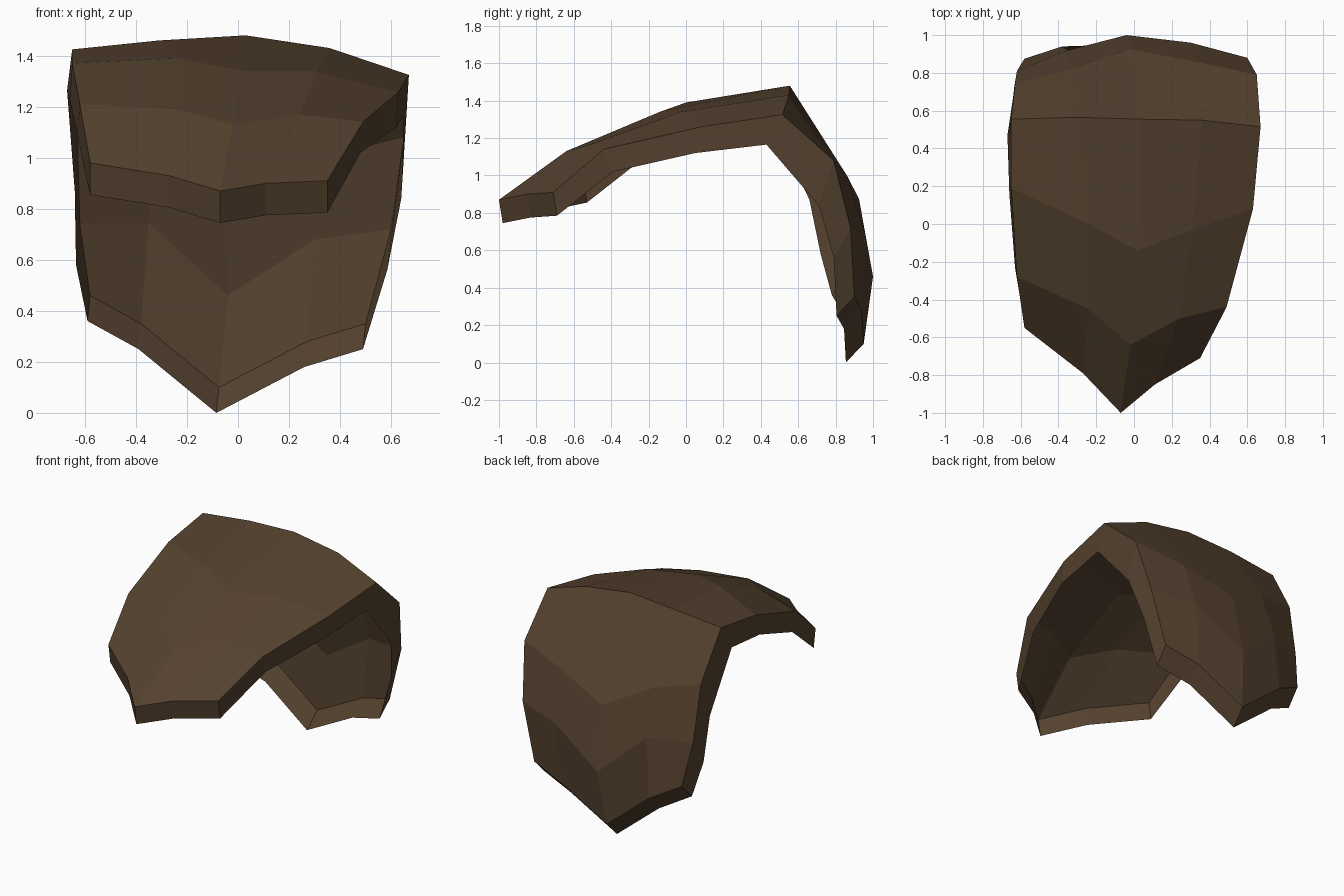
import bpy, bmesh
from mathutils import Vector

default_cube = bpy.data.objects.get("Cube")
if default_cube:
    bpy.data.objects.remove(default_cube, do_unlink=True)


def make_material(name, colour):
    material = bpy.data.materials.new(name)
    material.use_nodes = True
    material.diffuse_color = colour
    shader = next(n for n in material.node_tree.nodes if n.type == 'BSDF_PRINCIPLED')
    shader.inputs["Base Color"].default_value = colour
    shader.inputs["Roughness"].default_value = 0.8
    return material


def section(rim_offset, *points):
    """One cross-section from right to left, with the drop of its turned-in rim."""
    return Vector(rim_offset), [Vector(p) for p in points]


# Cross-sections of the bent plate, from the front lip over the crest to the back tip
front_lip = section((0, .02, -.125), (-.58, -.55, .98), (-.27, -.79, .93), (-.07, -1, .87),
                    (.11, -.85, .9), (.35, -.71, .91))
front_slope = section((-.01, .05, -.12), (-.62, -.28, 1.21), (-.24, -.45, 1.19), (-.02, -.64, 1.13),
                      (.24, -.5, 1.17), (.49, -.44, 1.14))
upper_slope = section((-.01, -.03, -.14), (-.65, .19, 1.37), (-.24, 0, 1.39), (.02, -.14, 1.34),
                      (.31, -.03, 1.34), (.63, .08, 1.26))
crest = section((-.02, -.085, -.16), (-.65, .555, 1.425), (-.31, .565, 1.46), (.03, .555, 1.48),
                (.36, .55, 1.43), (.67, .515, 1.325))
upper_back = section((-.01, -.08, -.24), (-.63, .74, 1.11), (-.34, .82, 1.04), (-.02, .925, .875),
                     (.32, .86, 1), (.65, .79, 1.08))
middle_back = section((-.015, -.09, -.16), (-.62, .81, .74), (-.35, .92, .745), (-.04, 1, .46),
                      (.3, .96, .68), (.6, .88, .72))
back_tip = section((-.01, -.095, -.1), (-.58, .875, .46), (-.38, .94, .35), (-.075, .95, .1),
                   (.27, .94, .28), (.5, .9, .35))
sections = [front_lip, front_slope, upper_slope, crest, upper_back, middle_back, back_tip]

# Outer skin as a grid of quads
bm = bmesh.new()
grid = [[bm.verts.new(p) for p in points] for offset, points in sections]
for row, next_row in zip(grid, grid[1:]):
    for i in range(len(row) - 1):
        bm.faces.new((row[i], row[i + 1], next_row[i + 1], next_row[i]))

# Rim band folded inward along the whole open border
border_edges = [e for e in bm.edges if e.is_boundary]
offset_of = {v: offset for row, (offset, points) in zip(grid, sections) for v in row}
rim = {}
for edge in border_edges:
    for v in edge.verts:
        if v not in rim:
            rim[v] = bm.verts.new(v.co + offset_of[v])
for edge in border_edges:
    a, b = edge.verts
    bm.faces.new((a, b, rim[b], rim[a]))
bmesh.ops.recalc_face_normals(bm, faces=bm.faces)
bm.faces.ensure_lookup_table()
crest_face = max(bm.faces, key=lambda f: f.calc_center_median().z)
if crest_face.normal.z < 0:
    bmesh.ops.reverse_faces(bm, faces=bm.faces)

mesh = bpy.data.meshes.new("shoulder_plate")
bm.to_mesh(mesh)
bm.free()
mesh.materials.append(make_material("dark brown leather", (.09, .054, .028, 1)))
plate = bpy.data.objects.new("shoulder_plate", mesh)
bpy.context.collection.objects.link(plate)
